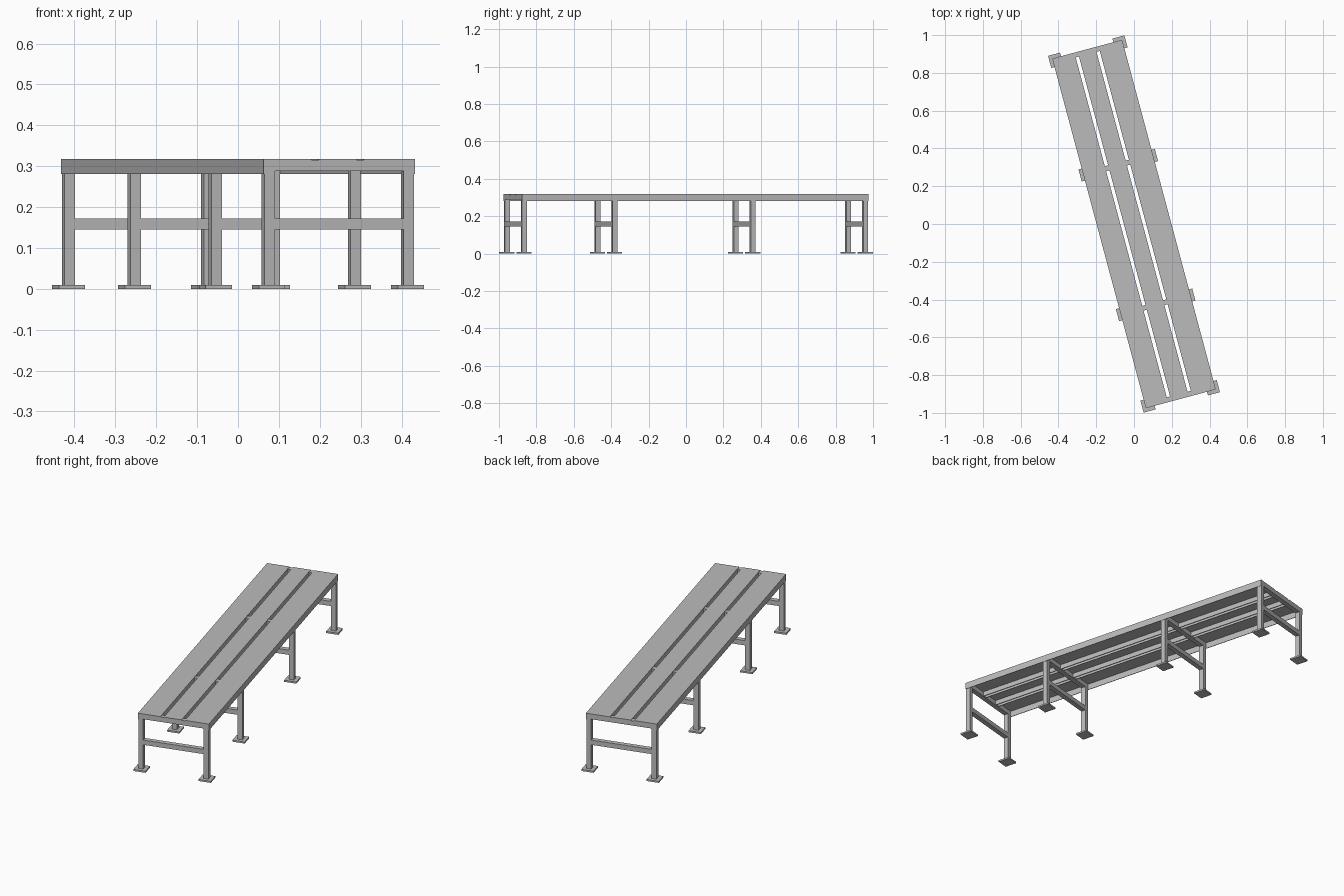
import bpy, bmesh, math
from mathutils import Matrix, Vector

if "Cube" in bpy.data.objects:
    bpy.data.objects.remove(bpy.data.objects["Cube"])

ROT = Matrix.Rotation(math.radians(15), 4, 'Z')   # whole bench is turned 15 degrees
W, L = 0.1915, 0.958        # half width, half length
TOP, SHEET = 0.3177, 0.003  # top height, sheet thickness
T = 0.0265                  # square tube size
LEG_X = W - SHEET - T / 2 + 0.001
FRAME_TOP = TOP - SHEET
END_Y = L - T / 2

steel = bpy.data.materials.new("grey steel")
steel.diffuse_color = (0.5, 0.5, 0.5, 1)
steel.use_nodes = True
steel.node_tree.nodes["Principled BSDF"].inputs["Base Color"].default_value = steel.diffuse_color


def make_object(name, bm):
    bmesh.ops.recalc_face_normals(bm, faces=bm.faces)
    bm.transform(ROT)
    me = bpy.data.meshes.new(name)
    bm.to_mesh(me)
    bm.free()
    me.materials.append(steel)
    ob = bpy.data.objects.new(name, me)
    bpy.context.collection.objects.link(ob)
    return ob


def box(name, x0, x1, y0, y1, z0, z1):
    bm = bmesh.new()
    bmesh.ops.create_cube(bm, size=1)
    bm.transform(Matrix.Translation(((x0 + x1) / 2, (y0 + y1) / 2, (z0 + z1) / 2))
                 @ Matrix.Diagonal((x1 - x0, y1 - y0, z1 - z0, 1)))
    return make_object(name, bm)


# Folded sheet-metal planks: a flat top with a lip down each long edge
def plank(name, x0, x1, drop_left, drop_right):
    box(name + "_top", x0, x1, -L, L, FRAME_TOP, TOP)
    for side, a, drop in (("left", x0, drop_left), ("right", x1 - SHEET, drop_right)):
        outer = drop < 0.285
        y = L if outer else L - T      # inner lips stop at the end rails
        box(f"{name}_{side}_lip", a, a + SHEET, -y, y, drop, FRAME_TOP)


APRON, LIP = 0.281, 0.2885
plank("left_plank", -W, -0.070, APRON, LIP)
plank("middle_plank", -0.052, 0.044, LIP, LIP)
plank("right_plank", 0.062, W, LIP, APRON)

# Four leg frames: two legs with feet, an upper rail and a lower rail
FOOT, FOOT_H = 0.033, 0.009
for i, y in enumerate((-END_Y, -0.443, 0.322, END_Y), 1):
    for side, s in (("left", -1), ("right", 1)):
        x = s * LEG_X
        box(f"{side}_leg_{i}", x - T / 2, x + T / 2, y - T / 2, y + T / 2, FOOT_H, FRAME_TOP)
        box(f"{side}_foot_{i}", x - FOOT, x + FOOT, y - FOOT, y + FOOT, 0, FOOT_H)
    inner = LEG_X - T / 2
    box(f"upper_rail_{i}", -inner, inner, y - T / 2, y + T / 2, FRAME_TOP - T, FRAME_TOP)
    box(f"lower_rail_{i}", -inner, inner, y - T / 2, y + T / 2, 0.145, 0.1715)
